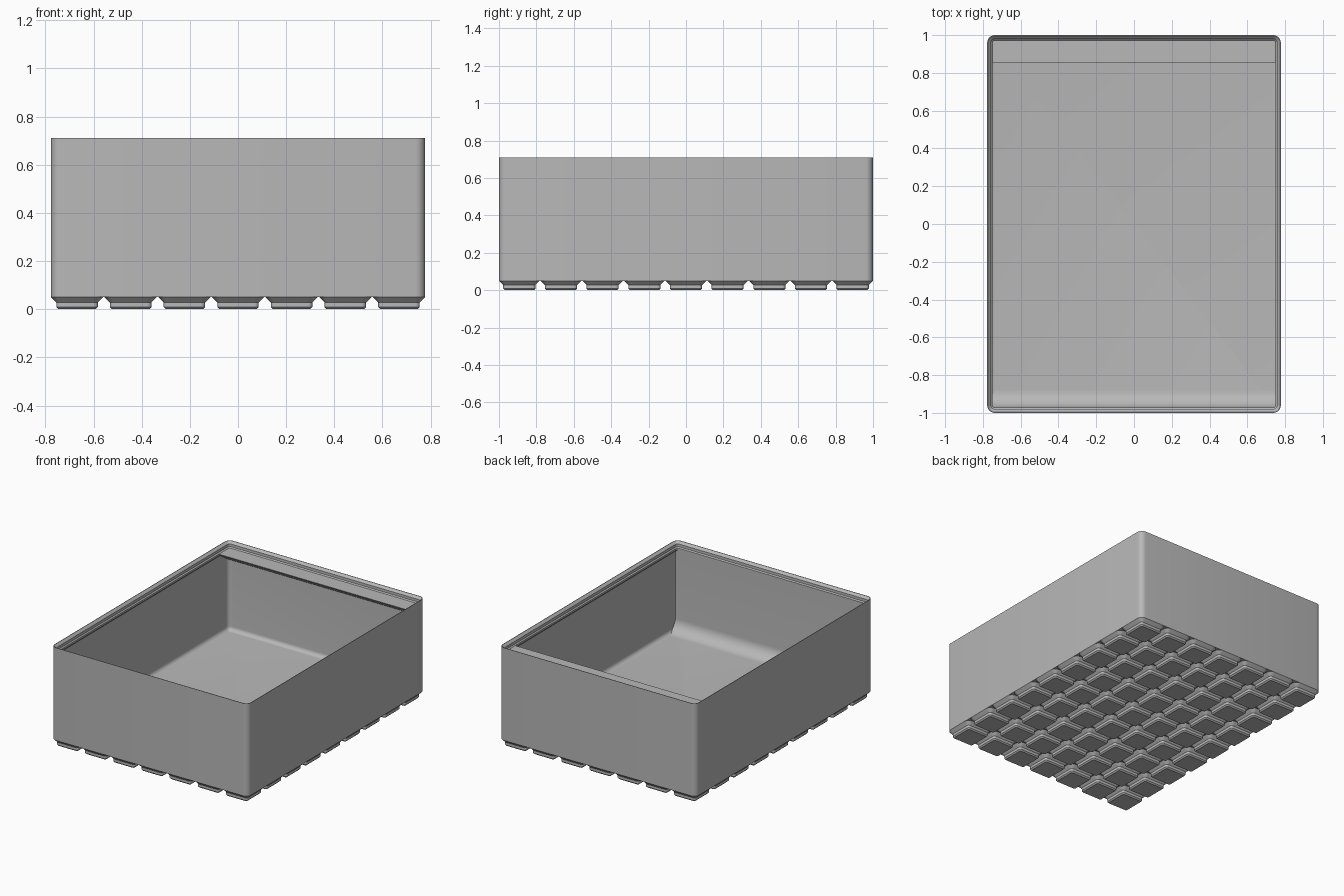
import bpy, bmesh, math

cube = bpy.data.objects.get("Cube")
if cube:
    bpy.data.objects.remove(cube)

# Sizes are in millimetres and scaled down when the mesh is made
PITCH, COLS, ROWS, GAP = 21.0, 7, 9, 0.5
WIDTH, DEPTH = PITCH * COLS - GAP, PITCH * ROWS - GAP
SCALE = 2 / DEPTH
BASE, FLOOR, SHELF, TOP = 4.75, 7.0, 63.0, 67.0
WALL, LIP, CORNER = 0.95, 2.6, 3.75

grey = bpy.data.materials.new("plain grey")
grey.use_nodes = True
colour = (0.48, 0.48, 0.48, 1)
grey.diffuse_color = colour
bsdf = next(n for n in grey.node_tree.nodes if n.type == 'BSDF_PRINCIPLED')
bsdf.inputs["Base Color"].default_value = colour


def finish(name, bm):
    """Scale the mesh, make an object of it and shade it."""
    bmesh.ops.scale(bm, vec=(SCALE,) * 3, verts=bm.verts)
    bmesh.ops.recalc_face_normals(bm, faces=bm.faces)
    mesh = bpy.data.meshes.new(name)
    bm.to_mesh(mesh)
    bm.free()
    mesh.materials.append(grey)
    obj = bpy.data.objects.new(name, mesh)
    bpy.context.collection.objects.link(obj)
    bpy.ops.object.select_all(action='DESELECT')
    obj.select_set(True)
    bpy.context.view_layer.objects.active = obj
    bpy.ops.object.shade_smooth_by_angle(angle=math.radians(30))
    return obj


def rounded_ring(bm, w, d, inset, radius, z, steps=6):
    """Rounded rectangle outline of verts at height z."""
    ring = []
    for quarter, (sx, sy) in enumerate([(1, 1), (-1, 1), (-1, -1), (1, -1)]):
        cx = sx * (w / 2 - inset - radius)
        cy = sy * (d / 2 - inset - radius)
        for i in range(steps + 1):
            a = (quarter + i / steps) * math.pi / 2
            ring.append(bm.verts.new((cx + radius * math.cos(a), cy + radius * math.sin(a), z)))
    return ring


def loft(name, w, d, sections, cap_end):
    """Skin a stack of (inset, radius, z) outlines."""
    bm = bmesh.new()
    rings = [rounded_ring(bm, w, d, *s) for s in sections]
    for a, b in zip(rings, rings[1:]):
        for i in range(len(a)):
            j = (i + 1) % len(a)
            bm.faces.new((a[i], a[j], b[j], b[i]))
    bm.faces.new(rings[0])
    if cap_end:
        bm.faces.new(rings[-1])
    return finish(name, bm)


def prism(name, profile):
    """Extrude a (y, z) profile across the inside of the box."""
    bm = bmesh.new()
    half = WIDTH / 2 - WALL
    ends = [[bm.verts.new((x, y, z)) for y, z in profile] for x in (-half, half)]
    for end in ends:
        bm.faces.new(end)
    for i in range(len(profile)):
        j = (i + 1) % len(profile)
        bm.faces.new((ends[0][i], ends[0][j], ends[1][j], ends[1][i]))
    return finish(name, bm)


# Box: outer wall, stepped stacking lip, inner wall, filleted floor
fillet = 2.75
sections = [(0, CORNER, BASE), (0, CORNER, TOP)]
for inset, z in [(0.35, TOP), (1.9, SHELF + 2.5), (1.9, SHELF + 0.7), (LIP, SHELF),
                 (LIP, SHELF - 1.2), (WALL, SHELF - 1.2 - LIP + WALL)]:
    sections.append((inset, CORNER - inset, z))
for i in range(9):
    a = i / 8 * math.pi / 2
    step = fillet * (1 - math.cos(a))
    sections.append((WALL + step, CORNER - WALL - step, FLOOR + fillet * (1 - math.sin(a))))
loft("box_shell", WIDTH, DEPTH, sections, True)

# Feet: one chamfered foot repeated over the grid
foot = loft("grid_feet", PITCH - GAP, PITCH - GAP,
            [(2.95, 0.8, 0), (2.15, 1.6, 0.8), (2.15, 1.6, 2.6), (0, CORNER, BASE)], False)
foot.location = (-(COLS - 1) / 2 * PITCH * SCALE, -(ROWS - 1) / 2 * PITCH * SCALE, 0)
for axis, count in enumerate((COLS, ROWS)):
    array = foot.modifiers.new("repeat", 'ARRAY')
    array.count = count
    array.use_relative_offset = False
    array.use_constant_offset = True
    offset = [0, 0, 0]
    offset[axis] = PITCH * SCALE
    array.constant_offset_displace = offset

# Scoop: thick front wall curving into the floor
front, radius, buried = -DEPTH / 2, 8.5, 1.3
profile = [(front + buried, FLOOR - 0.5), (front + buried, SHELF - 0.6), (front + LIP, SHELF - 0.6)]
for i in range(13):
    a = i / 12 * math.pi / 2
    profile.append((front + LIP + radius * (1 - math.cos(a)), FLOOR + radius * (1 - math.sin(a))))
profile.append((front + LIP + radius, FLOOR - 0.5))
prism("front_scoop", profile)

# Label shelf: flat top with a sloping underside along the back
back, reach = DEPTH / 2, 13.7
prism("label_shelf", [(back - buried, SHELF), (back - reach, SHELF),
                      (back - reach, SHELF - 0.4), (back - buried, SHELF - 8.6)])
